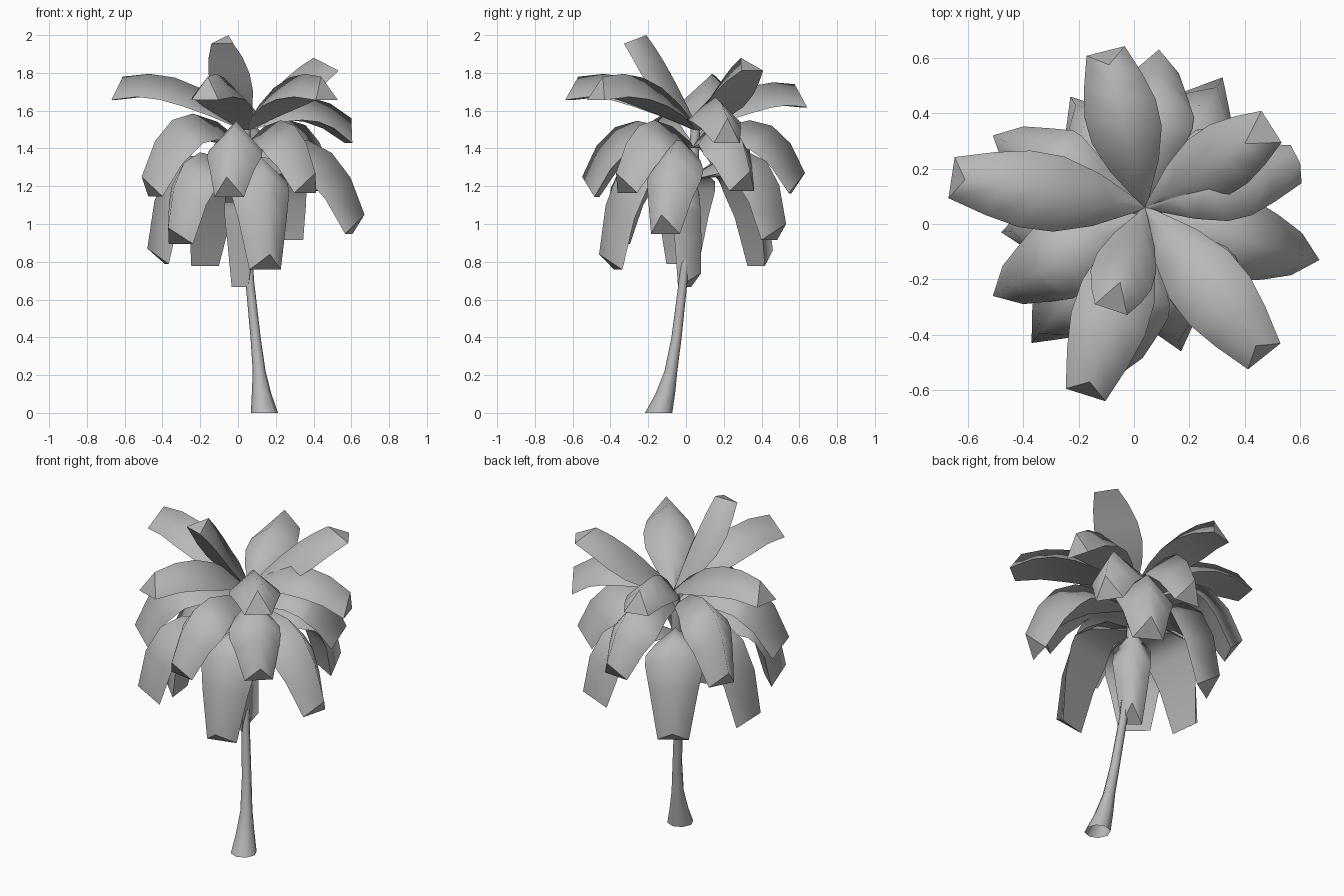
import bpy, bmesh, math
from mathutils import Vector

if "Cube" in bpy.data.objects:
    bpy.data.objects.remove(bpy.data.objects["Cube"])

# The whole tree is one flat grey
GREY = bpy.data.materials.new("light grey")
GREY.diffuse_color = (0.48, 0.48, 0.48, 1)
GREY.use_nodes = True
GREY.node_tree.nodes["Principled BSDF"].inputs["Base Color"].default_value = GREY.diffuse_color


def loft(name, rings, angle, caps=True):
    """Skin a list of equal-length point rings, optionally capping both ends."""
    bm = bmesh.new()
    vs = [[bm.verts.new(p) for p in r] for r in rings]
    n = len(vs[0])
    for a, b in zip(vs, vs[1:]):
        for i in range(n):
            bm.faces.new((a[i], a[(i + 1) % n], b[(i + 1) % n], b[i]))
    if caps:
        bm.faces.new(vs[0])
        bm.faces.new(vs[-1])
    bmesh.ops.recalc_face_normals(bm, faces=bm.faces)
    me = bpy.data.meshes.new(name)
    bm.to_mesh(me)
    bm.free()
    me.materials.append(GREY)
    ob = bpy.data.objects.new(name, me)
    bpy.context.collection.objects.link(ob)
    bpy.ops.object.select_all(action='DESELECT')
    ob.select_set(True)
    bpy.context.view_layer.objects.active = ob
    bpy.ops.object.shade_smooth_by_angle(angle=math.radians(angle))
    if caps:  # end caps stay flat
        for f in me.polygons[-2:]:
            f.use_smooth = False


# Curved trunk with a flared, open foot
path = [(0.14, -0.145, 0, 0.072), (0.125, -0.11, 0.1, 0.052), (0.112, -0.08, 0.22, 0.034),
        (0.093, -0.05, 0.4, 0.027), (0.062, -0.015, 0.7, 0.023), (0.045, 0.01, 0.95, 0.026),
        (0.04, 0.03, 1.2, 0.032), (0.04, 0.05, 1.5, 0.025)]
loft("trunk", [[(x + r * math.cos(k * math.pi / 4), y + r * math.sin(k * math.pi / 4), z)
                for k in range(8)] for x, y, z, r in path], 60, caps=False)


# Leaf: tent-shaped section swept along an arched ridge, with a slanted tip
WIDTHS = [0.015, 0.095, 0.137, 0.14, 0.115, 0.075]
DEPTHS = [0.02, 0.07, 0.10, 0.11, 0.11, 0.11]


def leaf(name, base, tip, frac, ctrl_z, scale=1.0, deep=0.0, slant=0.075):
    base, tip = Vector(base), Vector(tip)
    ctrl = base.lerp(tip, frac)
    ctrl.z = ctrl_z
    flat = Vector((tip.x - base.x, tip.y - base.y, 0)).normalized()
    side = Vector((-flat.y, flat.x, 0))
    rings = []
    for i, (w, d) in enumerate(zip(WIDTHS, DEPTHS)):
        t = i / (len(WIDTHS) - 1)
        p = base * (1 - t) ** 2 + ctrl * 2 * t * (1 - t) + tip * t * t
        tan = ((ctrl - base) * (1 - t) + (tip - ctrl) * t).normalized()
        up = tan.cross(side)
        low = p - up * (d + deep * 4 * t * (1 - t)) + tan * slant * t ** 2
        rings.append([p, low + side * w * scale, low - side * w * scale])
    loft(name, rings, 112)


# Upper crown: ridge tip, control position along the leaf, control height, width scale
upper = [((-0.09, 0.575, 1.74), 0.45, 1.80, 0.95), ((-0.61, 0.16, 1.78), 0.45, 1.86, 1.0),
         ((-0.16, -0.57, 1.78), 0.45, 1.86, 1.0), ((0.44, -0.44, 1.78), 0.45, 1.86, 1.0),
         ((0.40, 0.29, 1.88), 0.5, 1.78, 0.9), ((0.60, 0.22, 1.56), 0.5, 1.81, 0.95)]
for i, (tip, f, z, s) in enumerate(upper):
    leaf(f"upper_leaf_{i + 1}", (0.04, 0.06, 1.51), tip, f, z, s, 0.02)
leaf("upper_leaf_top", (0.04, 0.06, 1.51), (-0.05, -0.21, 2.0), 0.55, 1.84, 0.82, 0, 0.03)

# Middle crown: arching over and down
middle = [((0.09, 0.63, 1.27), 1.74), ((-0.06, -0.55, 1.25), 1.74), ((-0.51, -0.26, 1.25), 1.82),
          ((-0.51, 0.32, 1.25), 1.82), ((0.41, -0.37, 1.27), 1.74), ((0.49, 0.34, 1.28), 1.74)]
for i, (tip, z) in enumerate(middle):
    leaf(f"middle_leaf_{i + 1}", (0.04, 0.04, 1.42), tip, 0.72, z, 1.05, 0.06)
leaf("middle_leaf_right", (0.05, 0.03, 1.38), (0.67, -0.13, 1.05), 0.75, 1.62, 1.05, 0.06)

# Lower skirt: hanging leaves
lower = [(-0.37, -0.43, 0.98), (0.17, -0.46, 0.84), (-0.48, -0.03, 0.87), (-0.23, 0.46, 0.86),
         (0.32, 0.53, 1.0)]
for i, tip in enumerate(lower):
    leaf(f"lower_leaf_{i + 1}", (0.04, 0.03, 1.25), tip, 0.9, 1.61, 1.15, 0.04)

# Short leaf hanging close behind the trunk
leaf("inner_leaf", (0.04, 0.03, 1.2), (0.08, 0.08, 0.74), 1.2, 1.3, 0.75)
